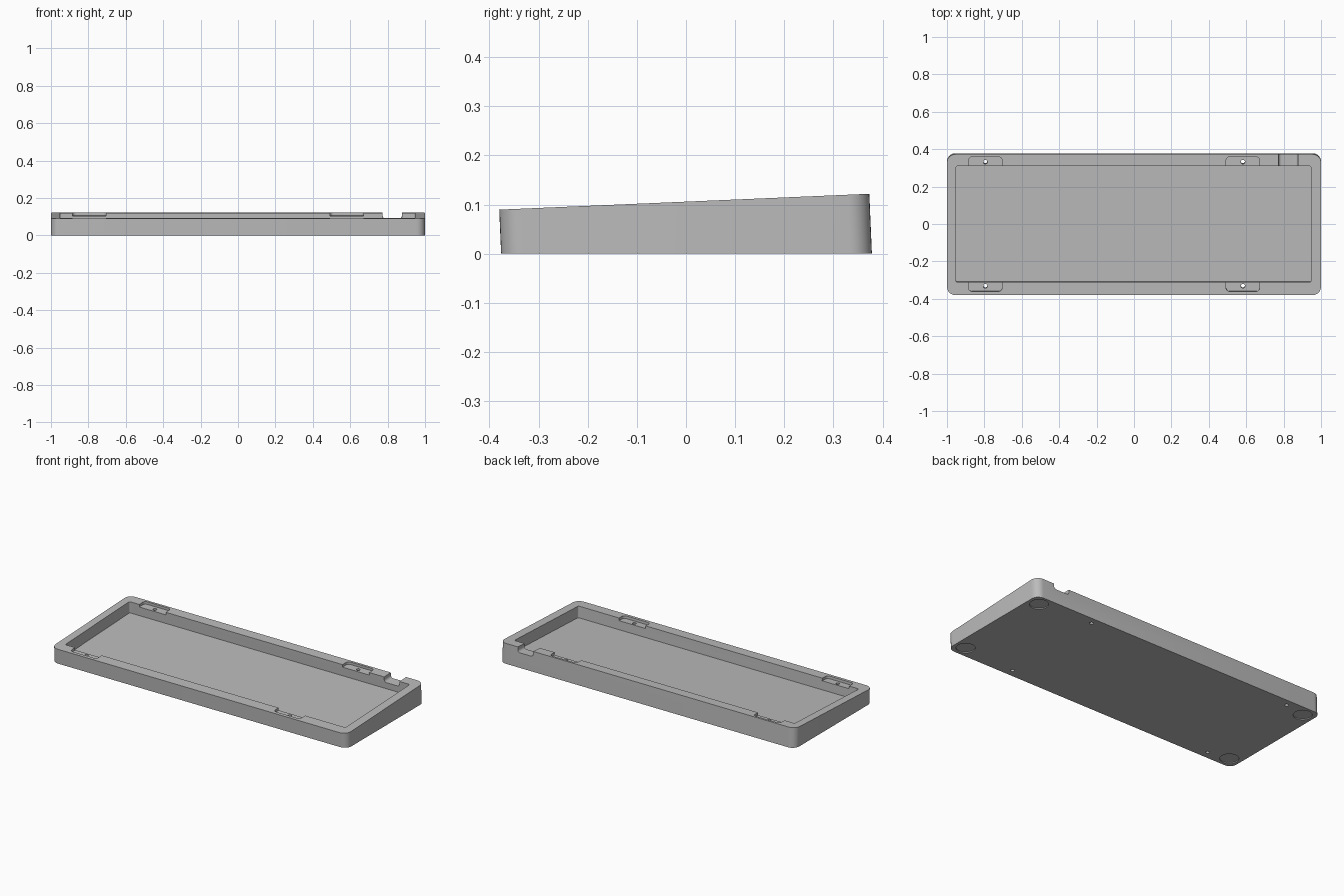
import bpy, bmesh, math
from mathutils import Matrix

if "Cube" in bpy.data.objects:
    bpy.data.objects.remove(bpy.data.objects["Cube"], do_unlink=True)

TILT = math.radians(2.45)
# Frame of the sloping top: local z = 0 is the rim surface
TOP = Matrix.Translation((0, -0.0035, 0.1058)) @ Matrix.Rotation(TILT, 4, 'X')

# One flat colour
grey = bpy.data.materials.new("plain grey")
grey.use_nodes = True
colour = (0.5, 0.5, 0.5, 1)
grey.diffuse_color = colour
grey.node_tree.nodes["Principled BSDF"].inputs["Base Color"].default_value = colour


def prism(name, x, y, z, r, matrix, steps=8):
    """Rounded rectangle spanning x and y, extruded over z, placed by matrix."""
    bm = bmesh.new()
    corners = [(x[1] - r, y[1] - r), (x[0] + r, y[1] - r),
               (x[0] + r, y[0] + r), (x[1] - r, y[0] + r)]
    ring = []
    for i, (cx, cy) in enumerate(corners):
        for k in range(steps + 1):
            a = math.pi / 2 * (i + k / steps)
            ring.append(bm.verts.new((cx + r * math.cos(a), cy + r * math.sin(a), z[0])))
    bmesh.ops.remove_doubles(bm, verts=ring, dist=1e-5)
    base = bm.faces.new(bm.verts[:])
    ext = bmesh.ops.extrude_face_region(bm, geom=[base])
    top = [v for v in ext["geom"] if isinstance(v, bmesh.types.BMVert)]
    bmesh.ops.translate(bm, verts=top, vec=(0, 0, z[1] - z[0]))
    bmesh.ops.transform(bm, verts=bm.verts, matrix=matrix)
    bmesh.ops.recalc_face_normals(bm, faces=bm.faces)
    mesh = bpy.data.meshes.new(name)
    bm.to_mesh(mesh)
    bm.free()
    mesh.materials.append(grey)
    obj = bpy.data.objects.new(name, mesh)
    bpy.context.collection.objects.link(obj)
    return obj


def disc(name, cx, cy, r, z, matrix):
    return prism(name, (cx - r, cx + r), (cy - r, cy + r), z, r, matrix)


# Case body: tilted block with rounded corners, running below the ground
case = prism("keyboard_case", (-1, 1), (-0.3768, 0.3768), (-0.25, 0), 0.045, TOP)
bpy.context.view_layer.objects.active = case
case.select_set(True)


def cut(cutter):
    cutter.hide_render = True
    mod = case.modifiers.new("cut", 'BOOLEAN')
    mod.operation, mod.solver, mod.object = 'DIFFERENCE', 'EXACT', cutter
    bpy.ops.object.modifier_apply(modifier=mod.name)
    bpy.data.objects.remove(cutter, do_unlink=True)


# Flat underside
cut(prism("ground_cutter", (-2, 2), (-2, 2), (-1, 0), 0.1, Matrix()))

# Main tray, floor parallel to the rim
cut(prism("tray_cutter", (-0.952, 0.946), (-0.308, 0.313), (-0.07, 0.1), 0.008, TOP))

# Mounting pockets in the rim, with through screw holes
for x in (-0.795, 0.582):
    for s in (-1, 1):
        y = sorted((s * 0.25 + 0.003, s * 0.36 + 0.003))
        cut(prism("pocket_cutter", (x - 0.09, x + 0.09), y, (-0.016, 0.1), 0.02, TOP))
        cut(disc("screw_cutter", x, s * 0.332 + 0.003, 0.011, (-0.3, 0.1), TOP))

# Cable notch through the back wall
back = TOP @ Matrix.Rotation(math.pi / 2, 4, 'X')
cut(prism("notch_cutter", (0.773, 0.877), (-0.032, 0.1), (-0.6, -0.25), 0.016, back))

# Shallow round foot recesses underneath
for x in (-0.93, 0.93):
    for y in (-0.307, 0.31):
        cut(disc("foot_cutter", x, y, 0.052, (-0.1, 0.006), Matrix()))

bpy.ops.object.shade_smooth_by_angle(angle=math.radians(30))
